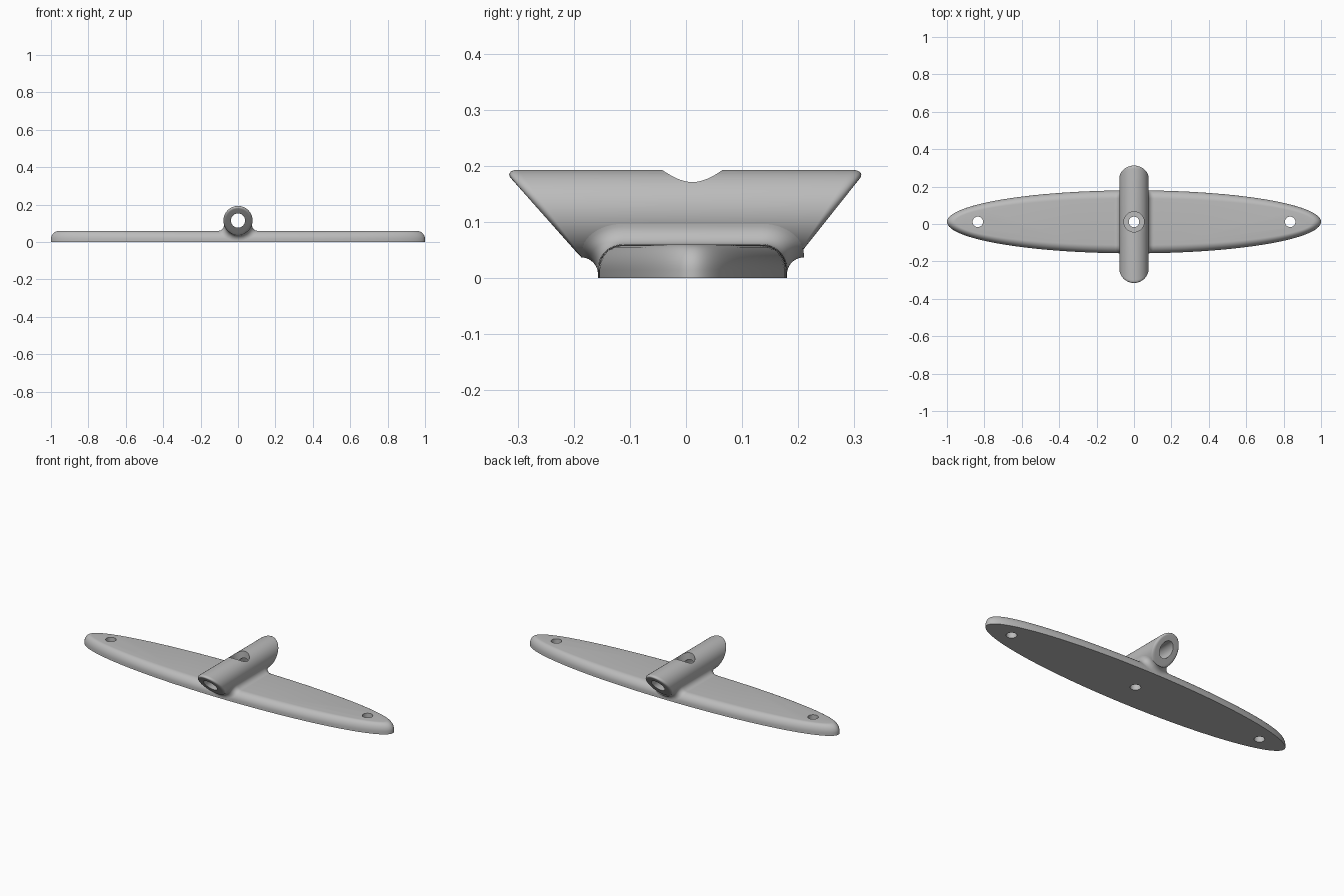
import bpy, bmesh, math
from mathutils import Vector

if "Cube" in bpy.data.objects:
    bpy.data.objects.remove(bpy.data.objects["Cube"])

YC = 0.0115                 # plate centre in y
A, B, H, ROUND = 1.0, 0.1685, 0.06, 0.045   # plate half axes, height, edge rounding
R, BORE, ZC = 0.078, 0.038, 0.115           # tube radius, bore radius, axis height
FIL = 0.03                  # fillet between tube and plate

grey = bpy.data.materials.new("grey")
grey.diffuse_color = (0.5, 0.5, 0.5, 1)
grey.use_nodes = True
grey.node_tree.nodes["Principled BSDF"].inputs["Base Color"].default_value = grey.diffuse_color


def make(name, bm):
    me = bpy.data.meshes.new(name)
    bm.to_mesh(me)
    bm.free()
    ob = bpy.data.objects.new(name, me)
    bpy.context.collection.objects.link(ob)
    me.materials.append(grey)
    return ob


def skin(rings, closed):
    """Bridge equal rings; close the sequence or cap both ends."""
    bm = bmesh.new()
    vs = [[bm.verts.new(p) for p in ring] for ring in rings]
    n = len(vs[0])
    for i in range(len(vs) if closed else len(vs) - 1):
        a, b = vs[i], vs[(i + 1) % len(vs)]
        for j in range(n):
            k = (j + 1) % n
            bm.faces.new((a[j], a[k], b[k], b[j]))
    if not closed:
        bm.faces.new(vs[0])
        bm.faces.new(vs[-1])
    bmesh.ops.recalc_face_normals(bm, faces=bm.faces)
    return bm


def boolean(ob, other, op):
    m = ob.modifiers.new(op, 'BOOLEAN')
    m.object, m.operation, m.solver = other, op, 'EXACT'
    bpy.context.view_layer.objects.active = ob
    bpy.ops.object.modifier_apply(modifier=m.name)
    bpy.data.objects.remove(other)


def drill(ob, x, radius, z0, z1):
    bm = bmesh.new()
    bmesh.ops.create_cone(bm, cap_ends=True, segments=48, radius1=radius,
                          radius2=radius, depth=z1 - z0)
    bmesh.ops.translate(bm, verts=bm.verts, vec=(x, YC, (z0 + z1) / 2))
    boolean(ob, make("drill", bm), 'DIFFERENCE')


# oval plate with rounded top edge
def oval(d, z, n=160):
    return [((A - d) * math.cos(t), YC + (B - d) * math.sin(t), z)
            for t in (2 * math.pi * i / n for i in range(n))]


rings = [oval(0, 0)]
for i in range(11):
    t = math.pi / 2 * i / 10
    rings.append(oval(ROUND * (1 - math.cos(t)), H - ROUND + ROUND * math.sin(t)))
cleat = make("plate", skin(rings, False))


# cross tube with slanted, rounded ends
def end_y(side, z):
    low, high = (-0.187, -0.312) if side < 0 else (0.198, 0.31)
    return low + (high - low) * (z - 0.037) / (0.178 - 0.037)


def tube_ring(side, rad, back, n=72):
    ring = []
    for i in range(n):
        t = 2 * math.pi * i / n
        z = ZC + rad * math.sin(t)
        inset = back * (0.0145 + 0.0125 * math.sin(t))
        ring.append((rad * math.cos(t), end_y(side, z) - side * inset, z))
    return ring


def tube_end(side):
    out = [tube_ring(side, BORE, 0)]
    for i in range(8):
        t = math.pi / 2 * i / 7
        out.append(tube_ring(side, R - 0.015 * (1 - math.sin(t)), 1 - math.cos(t)))
    return out


tube = make("tube", skin(tube_end(-1) + tube_end(1)[::-1], True))
boolean(cleat, tube, 'UNION')

# screw holes and centre counterbore
for x in (-0.835, 0, 0.835):
    drill(cleat, x, 0.028, -0.1, 0.3)
drill(cleat, 0, 0.054, 0.07, 0.3)
cleat.name = "plate_with_tube"

# rolling fillet where the tube meets the plate and its rounded edge
path = [(0, H, 0, 1)]       # contact v, contact z, normal v, normal z
for i in range(13):
    t = math.pi / 2 * i / 12
    s, c = math.sin(t), math.cos(t)
    path.append((B - ROUND + ROUND * s, H - ROUND + ROUND * c, s, c))
start = math.acos((ZC - H + ROUND) / (R + FIL))
for i in range(1, 9):
    path.append((B, ZC - (R + FIL) * math.cos(start * (1 - i / 8)), 1, 0))

bm = bmesh.new()
for sx in (-1, 1):
    for sy in (-1, 1):
        rows = []
        for v, z, nv, nz in path:
            cv, cz = v + FIL * nv, z + FIL * nz
            cx = math.sqrt(max(0, (R + FIL) ** 2 - (cz - ZC) ** 2))
            d0 = Vector((0, -nv, -nz))
            d1 = Vector((-cx, 0, ZC - cz)).normalized()
            ang = d0.angle(d1)
            row = []
            for k in range(11):
                f = k / 10
                d = (d0 * math.sin((1 - f) * ang) + d1 * math.sin(f * ang)) / math.sin(ang)
                p = Vector((cx, cv, cz)) + d * FIL
                row.append(bm.verts.new((sx * p.x, YC + sy * p.y, p.z)))
            rows.append(row)
        for a, b in zip(rows, rows[1:]):
            for k in range(10):
                quad = (a[k], a[k + 1], b[k + 1], b[k])
                bm.faces.new(quad if sx * sy < 0 else quad[::-1])
bmesh.ops.remove_doubles(bm, verts=bm.verts, dist=1e-5)
bmesh.ops.recalc_face_normals(bm, faces=bm.faces)
flat = max(bm.faces, key=lambda f: abs(f.normal.z))
if flat.normal.z < 0:
    bmesh.ops.reverse_faces(bm, faces=bm.faces)
fillet = make("fillet", bm)

# smooth shading with sharp edges kept
for ob in (cleat, fillet):
    bpy.ops.object.select_all(action='DESELECT')
    ob.select_set(True)
    bpy.context.view_layer.objects.active = ob
    bpy.ops.object.shade_smooth_by_angle(angle=math.radians(30))
